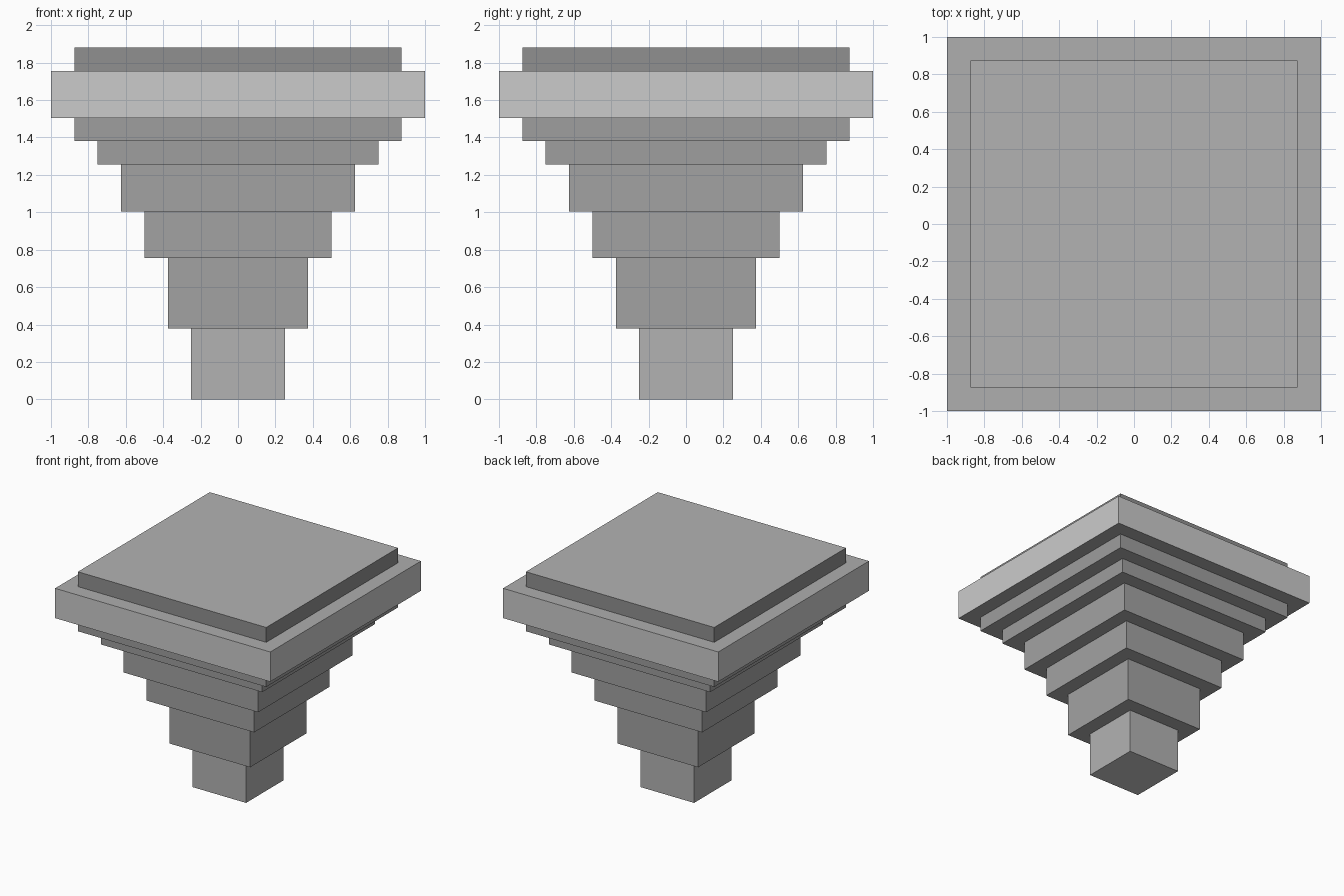
import bpy, bmesh

if "Cube" in bpy.data.objects:
    bpy.data.objects.remove(bpy.data.objects["Cube"])

# Tiers from bottom to top: (half width, top height, wall tone)
TIERS = [(0.25, 0.38, 0.77), (0.375, 0.755, 0.7), (0.5, 1.005, 0.7),
         (0.625, 1.255, 0.7), (0.75, 1.38, 0.68), (0.875, 1.505, 0.68),
         (1.0, 1.755, 0.9), (0.875, 1.88, 0.62)]
LEDGE_UNDER, LEDGE_TOP, BASE, CAP = 0.75, 0.75, 0.93, 0.77

mesh = bpy.data.meshes.new("stepped_pedestal")
slots = {}


def tone_slot(tone):
    """Material slot for a grey, as a fraction of the plain grey's brightness."""
    if tone not in slots:
        mat = bpy.data.materials.new(f"grey_{round(tone * 100)}")
        value = 0.8 * tone ** 2.2
        mat.diffuse_color = (value, value, value, 1)
        mat.use_nodes = True
        mat.node_tree.nodes["Principled BSDF"].inputs["Base Color"].default_value = mat.diffuse_color
        slots[tone] = len(mesh.materials)
        mesh.materials.append(mat)
    return slots[tone]


def square_ring(bm, half, z):
    corners = [(-1, -1), (1, -1), (1, 1), (-1, 1)]
    return [bm.verts.new((sx * half, sy * half, z)) for sx, sy in corners]


def add_face(bm, verts, tone):
    bm.faces.new(verts).material_index = tone_slot(tone)


def bridge(bm, low, high, tone):
    for i in range(4):
        j = (i + 1) % 4
        add_face(bm, (low[i], low[j], high[j], high[i]), tone)


# Stack of square tiers joined by flat ledges
bm = bmesh.new()
z, last, last_half = 0.0, None, 0.0
for half, top, tone in TIERS:
    low, high = square_ring(bm, half, z), square_ring(bm, half, top)
    if last:
        bridge(bm, last, low, LEDGE_UNDER if half > last_half else LEDGE_TOP)
    else:
        add_face(bm, low[::-1], BASE)
    bridge(bm, low, high, tone)
    z, last, last_half = top, high, half

# Top cap
add_face(bm, last, CAP)
bmesh.ops.recalc_face_normals(bm, faces=bm.faces)

bm.to_mesh(mesh)
bm.free()
bpy.context.collection.objects.link(bpy.data.objects.new("stepped_pedestal", mesh))
